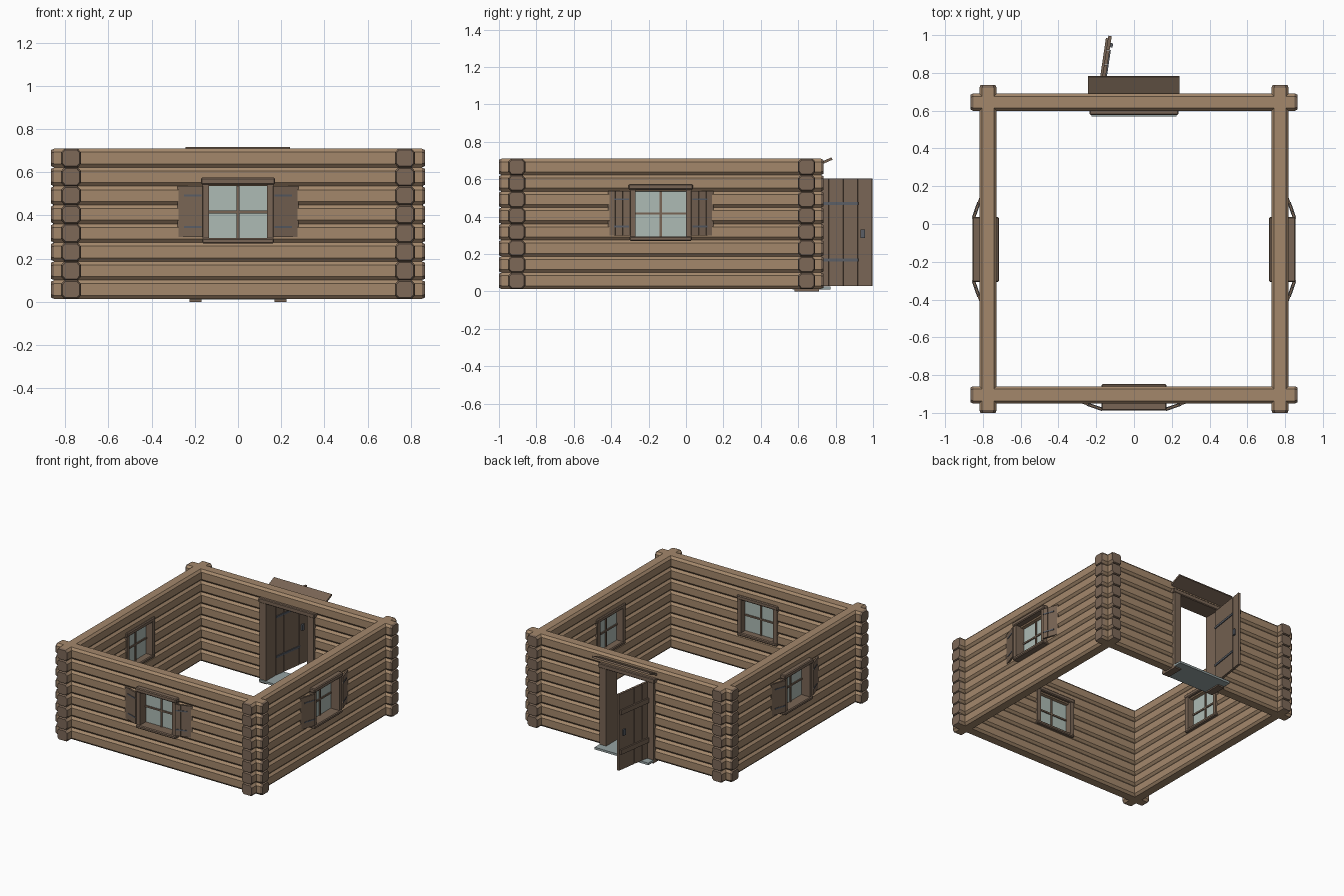
import bpy, bmesh, math
from mathutils import Matrix, Vector

if "Cube" in bpy.data.objects:
    bpy.data.objects.remove(bpy.data.objects["Cube"])


def material(name, rgb):
    m = bpy.data.materials.new(name)
    m.diffuse_color = (*rgb, 1)
    m.use_nodes = True
    m.node_tree.nodes["Principled BSDF"].inputs["Base Color"].default_value = m.diffuse_color
    return m


LOG = material("log_wood", (0.37, 0.245, 0.148))
END = material("log_end_wood", (0.205, 0.14, 0.097))
TRIM = material("trim_wood", (0.19, 0.13, 0.09))
GLASS = material("pale_glass", (0.42, 0.50, 0.46))
IRON = material("iron", (0.10, 0.11, 0.13))
STONE = material("grey_stone", (0.30, 0.36, 0.36))


def T(x, y, z=0):
    return Matrix.Translation((x, y, z))


def Rz(deg):
    return Matrix.Rotation(math.radians(deg), 4, 'Z')


def finish(name, bm, mats, M, bevel=0):
    bmesh.ops.recalc_face_normals(bm, faces=bm.faces)
    me = bpy.data.meshes.new(name)
    bm.to_mesh(me)
    bm.free()
    for m in mats:
        me.materials.append(m)
    ob = bpy.data.objects.new(name, me)
    bpy.context.collection.objects.link(ob)
    ob.matrix_world = M
    if bevel:
        mod = ob.modifiers.new("soft_edges", 'BEVEL')
        mod.width, mod.segments = bevel, 1
    return ob


def boxes(name, items, mat, M=Matrix(), bevel=0):
    """Each item is (x0, x1, y0, y1, z0, z1)."""
    bm = bmesh.new()
    for x0, x1, y0, y1, z0, z1 in items:
        c = Vector((x0 + x1, y0 + y1, z0 + z1)) / 2
        s = Matrix.Diagonal((abs(x1 - x0), abs(y1 - y0), abs(z1 - z0), 1))
        bmesh.ops.create_cube(bm, size=1, matrix=Matrix.Translation(c) @ s)
    return finish(name, bm, [mat], M, bevel)


# Log section: a squarish octagon
PITCH, BASE, COURSES = 0.087, 0.057, 8
PROFILE = [(0.046, 0.027), (0.031, 0.0435), (-0.031, 0.0435), (-0.046, 0.027),
           (-0.046, -0.027), (-0.031, -0.0435), (0.031, -0.0435), (0.046, -0.027)]


def add_log(bm, x0, x1, z):
    tip = 0.014
    rings = []
    for x, k in ((x0, 0.86), (x0 + tip, 1), (x1 - tip, 1), (x1, 0.86)):
        rings.append([bm.verts.new((x, y * k, z + h * k)) for y, h in PROFILE])
    for r, (a, b) in enumerate(zip(rings, rings[1:])):
        for i in range(8):
            j = (i + 1) % 8
            f = bm.faces.new((a[i], a[j], b[j], b[i]))
            f.material_index = 0 if r == 1 else 1
    for ring in (rings[0], rings[-1]):
        bm.faces.new(ring).material_index = 1


def wall(name, M, x0, x1, gap, gap_courses):
    bm = bmesh.new()
    for i in range(COURSES):
        z = BASE + i * PITCH
        if i in gap_courses:
            add_log(bm, x0, gap[0], z)
            add_log(bm, gap[1], x1, z)
        else:
            add_log(bm, x0, x1, z)
    finish(name, bm, [LOG, END], M)


def window(side, M):
    # Casing: jambs, lintel, sill
    boxes(side + "_window_jambs", [(s * 0.135, s * 0.165, -0.075, 0.055, 0.28, 0.55)
                                   for s in (-1, 1)], TRIM, M)
    boxes(side + "_window_lintel", [(-0.172, 0.172, -0.083, 0.058, 0.543, 0.575)], TRIM, M, 0.006)
    boxes(side + "_window_sill", [(-0.167, 0.167, -0.083, 0.058, 0.27, 0.295)], TRIM, M, 0.006)
    # Pane and glazing bars
    boxes(side + "_window_glass", [(-0.136, 0.136, -0.004, 0.004, 0.29, 0.546)], GLASS, M)
    boxes(side + "_window_bars", [(-0.006, 0.006, -0.012, 0.012, 0.292, 0.545),
                                  (-0.136, 0.136, -0.012, 0.012, 0.41, 0.422)], TRIM, M)
    # Open shutters with iron straps
    for s, tag in ((-1, "_left"), (1, "_right")):
        S = M @ T(s * 0.163, -0.078) @ Rz(s * 19)
        boxes(side + tag + "_shutter", [(s * (0.0415 * i), s * (0.0415 * i + 0.04), -0.006, 0.006,
                                         0.30, 0.537) for i in range(3)], TRIM, S)
        boxes(side + tag + "_shutter_straps", [(s * 0.004, s * 0.09, -0.009, 0.009, z, z + 0.009)
                                               for z in (0.343, 0.488)], IRON, S)


# Walls, each with its opening
FRONT = T(0, -0.905)
BACK = T(0, 0.645)
RIGHT = T(0.773, -0.135) @ Rz(90)
LEFT = T(-0.773, -0.135) @ Rz(-90)
WIN = range(3, 6)
wall("front_wall", FRONT, -0.865, 0.865, (-0.145, 0.145), WIN)
wall("back_wall", BACK, -0.865, 0.865, (-0.18, 0.18), range(0, 7))
wall("right_wall", RIGHT, -0.865, 0.87, (-0.145, 0.145), WIN)
wall("left_wall", LEFT, -0.87, 0.865, (-0.145, 0.145), WIN)
window("front", FRONT)
window("right", RIGHT)
window("left", LEFT)

# Doorway
boxes("door_jambs", [(s * 0.17, s * 0.225, 0.58, 0.712, 0, 0.62) for s in (-1, 1)], TRIM)
boxes("door_lintel", [(-0.235, 0.235, 0.577, 0.715, 0.605, 0.64)], TRIM, bevel=0.005)
boxes("door_threshold", [(-0.225, 0.225, 0.57, 0.772, 0.01, 0.026)], STONE)
boxes("door_canopy", [(-0.243, 0.24, 0, 0.105, -0.007, 0.007)], TRIM,
      T(0, 0.685, 0.668) @ Matrix.Rotation(math.radians(24), 4, 'X'))

# Open plank door
DOOR = T(-0.172, 0.69) @ Rz(81.6)
boxes("door_planks", [(0.078 * i, 0.078 * i + 0.075, -0.009, 0.009, 0.03, 0.605)
                      for i in range(4)], TRIM, DOOR)
boxes("door_battens", [(0.015, 0.295, 0.008, 0.02, z, z + 0.035) for z in (0.15, 0.45)], TRIM, DOOR)
boxes("door_hinge_straps", [(0.0, 0.235, -0.015, -0.008, z, z + 0.016)
                            for z in (0.16, 0.462)], IRON, DOOR)
boxes("door_handle", [(0.25, 0.272, -0.022, -0.008, 0.285, 0.33),
                      (0.25, 0.272, 0.008, 0.02, 0.285, 0.33)], IRON, DOOR)
